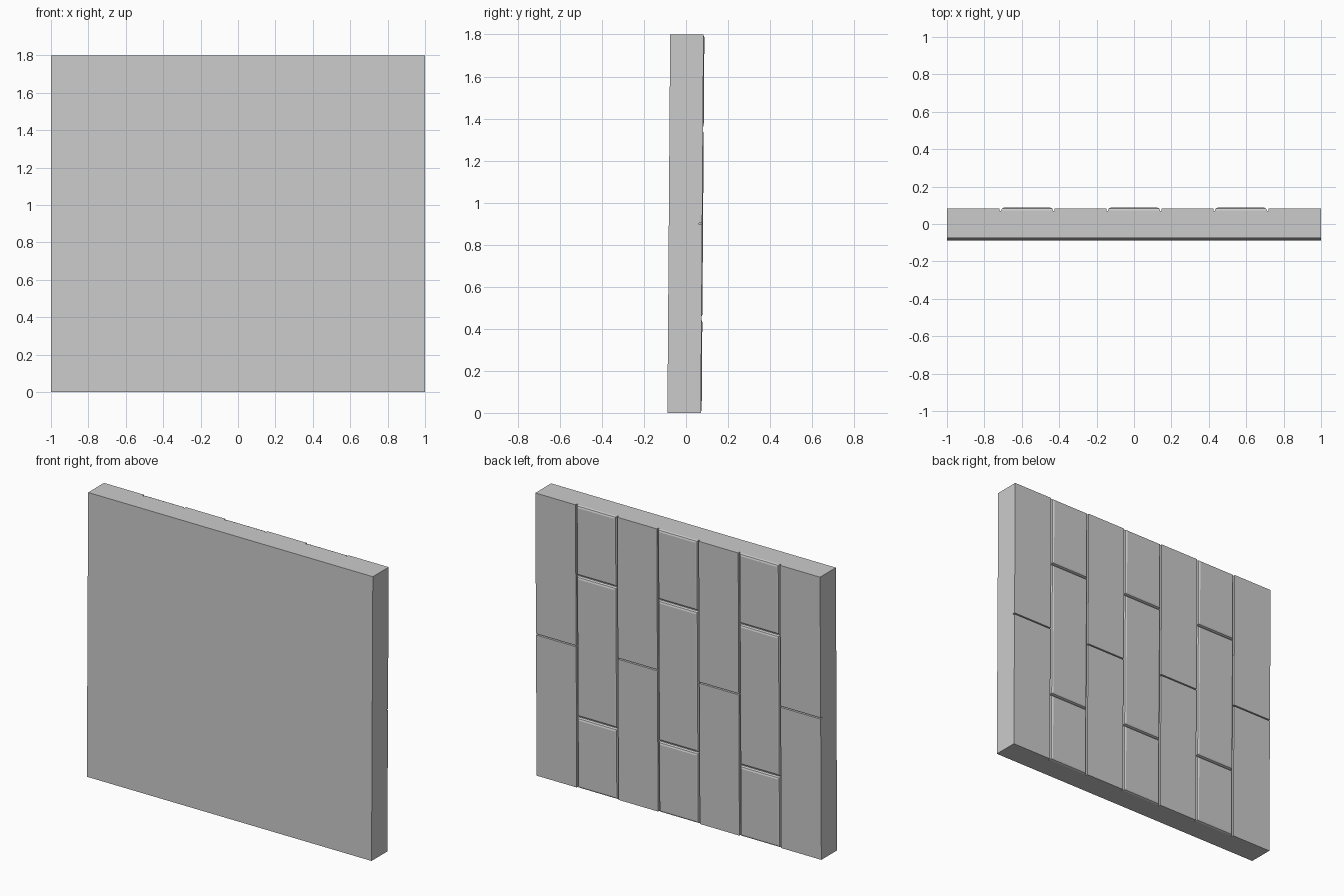
import bpy, bmesh
from mathutils import Matrix

if "Cube" in bpy.data.objects:
    bpy.data.objects.remove(bpy.data.objects["Cube"])

W, H, LEAN = 2.0, 1.8, 0.0072
FRONT, BASE = -0.082, 0.063          # slab faces
COLS, GAP = 7, 0.008
cw = W / COLS


def block(name, x0, x1, y0, y1, z0, z1, bevel=0.0):
    """Box from extents, optionally rounding the edges of its back face."""
    bm = bmesh.new()
    bmesh.ops.create_cube(bm, size=1)
    bmesh.ops.scale(bm, vec=(x1 - x0, y1 - y0, z1 - z0), verts=bm.verts)
    bmesh.ops.translate(bm, vec=((x0 + x1) / 2, (y0 + y1) / 2, (z0 + z1) / 2), verts=bm.verts)
    if bevel:
        edges = [e for e in bm.edges if all(v.co.y > y1 - 1e-4 for v in e.verts)]
        bmesh.ops.bevel(bm, geom=edges, offset=bevel, segments=2, profile=0.5, affect='EDGES')
    # slight lean of the whole panel
    for v in bm.verts:
        v.co.y += (v.co.z - H / 2) * LEAN
    me = bpy.data.meshes.new(name)
    bm.to_mesh(me)
    bm.free()
    ob = bpy.data.objects.new(name, me)
    bpy.context.collection.objects.link(ob)
    return ob


# backing slab
block("wall_slab", -W / 2, W / 2, FRONT, BASE, 0, H)

# staggered columns of tiles on the back
for c in range(COLS):
    raised = c % 2 == 1
    x0 = -W / 2 + c * cw + (GAP / 2 if c else 0)
    x1 = -W / 2 + (c + 1) * cw - (GAP / 2 if c < COLS - 1 else 0)
    cuts = [0, H * 0.25, H * 0.75, H] if raised else [0, H * 0.5, H]
    for i, (a, b) in enumerate(zip(cuts, cuts[1:])):
        z0 = a + (GAP / 2 if a > 0 else 0)
        z1 = b - (GAP / 2 if b < H else 0)
        if raised:
            block(f"raised_tile_{c}_{i}", x0, x1, BASE - 0.002, 0.081, z0, z1, 0.014)
        else:
            block(f"flat_tile_{c}_{i}", x0, x1, BASE - 0.002, 0.077, z0, z1)
